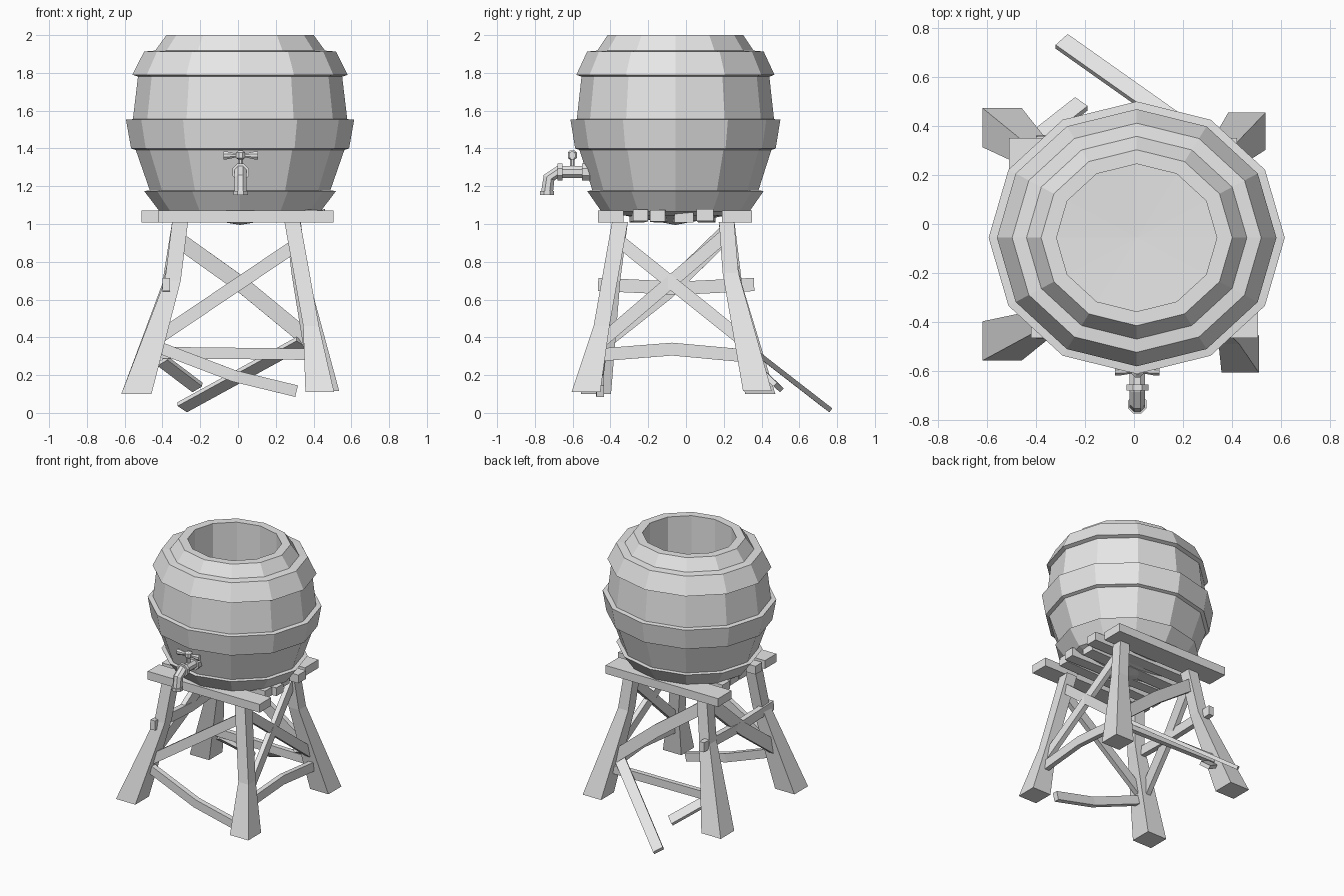
import bpy
import bmesh
from math import cos, sin, pi
from mathutils import Vector

cube = bpy.data.objects.get("Cube")
if cube:
    bpy.data.objects.remove(cube, do_unlink=True)

grey = bpy.data.materials.new("plain_grey")
grey.use_nodes = True
grey.diffuse_color = (0.8, 0.8, 0.8, 1)
grey.node_tree.nodes["Principled BSDF"].inputs["Base Color"].default_value = (0.8, 0.8, 0.8, 1)


def loft(name, rings, closed=False, caps=True):
    """Skin a list of point rings; cap the ends unless the loft loops or ends in points."""
    bm = bmesh.new()
    rows = [[bm.verts.new(p) for p in ring] for ring in rings]
    n = len(rows[0])
    pairs = list(zip(rows, rows[1:])) + ([(rows[-1], rows[0])] if closed else [])
    for a, b in pairs:
        for i in range(n):
            j = (i + 1) % n
            bm.faces.new((a[i], a[j], b[j], b[i]))
    if caps and not closed:
        bm.faces.new(rows[0])
        bm.faces.new(rows[-1])
    bmesh.ops.remove_doubles(bm, verts=bm.verts, dist=0.0001)
    bmesh.ops.recalc_face_normals(bm, faces=bm.faces)
    mesh = bpy.data.meshes.new(name)
    bm.to_mesh(mesh)
    bm.free()
    mesh.materials.append(grey)
    obj = bpy.data.objects.new(name, mesh)
    bpy.context.collection.objects.link(obj)
    return obj


def barrel_ring(r, z):
    """Twelve-sided ring, a little narrower front to back."""
    return [(0.011 + r * cos(i * pi / 6), -0.056 + 0.92 * r * sin(i * pi / 6), z)
            for i in range(12)]


def sweep(name, path, normal, half_w, half_t, sides=4):
    """Board (4 sides) or pipe along a path; half sizes may vary per point."""
    pts = [Vector(p) for p in path]
    rings = []
    for i, p in enumerate(pts):
        t = (pts[min(i + 1, len(pts) - 1)] - pts[max(i - 1, 0)]).normalized()
        n = Vector(normal)
        n = (n - t * n.dot(t)).normalized()
        w = t.cross(n)
        hw = half_w[i] if isinstance(half_w, (list, tuple)) else half_w
        ht = half_t[i] if isinstance(half_t, (list, tuple)) else half_t
        k = 2 ** 0.5 if sides == 4 else 1
        rings.append([p + w * hw * k * cos((j + 0.5) * 2 * pi / sides)
                      + n * ht * k * sin((j + 0.5) * 2 * pi / sides) for j in range(sides)])
    return loft(name, rings)


# Barrel: shallow pointed bottom, straight-walled well in the top
shell = [(0, 0.995), (0.41, 1.065), (0.475, 1.17), (0.555, 1.4), (0.568, 1.55),
         (0.54, 1.785), (0.453, 1.913), (0.39, 2.0),
         (0.327, 2.0), (0.327, 1.45), (0, 1.44)]
loft("barrel", [barrel_ring(r, z) for r, z in shell], caps=False)

# Hoops around the barrel: lower radius, lower z, upper radius, upper z
hoops = {"lower_hoop": (0.425, 1.065, 0.508, 1.175),
         "middle_hoop": (0.577, 1.4, 0.604, 1.552),
         "upper_hoop": (0.57, 1.79, 0.508, 1.913)}
for name, (r0, z0, r1, z1) in hoops.items():
    section = [(r0 - 0.06, z0 - 0.02), (r0, z0), (r1, z1), (r1 - 0.06, z1 + 0.005)]
    loft(name, [barrel_ring(r, z) for r, z in section], closed=True)

# Legs: centre x, y, height and half size at top, kink and foot
legs = {
    "front_right_leg": [(-0.307, -0.35, 1.01, 0.042), (-0.345, -0.39, 0.7, 0.042), (-0.538, -0.477, 0.1, 0.08)],
    "front_left_leg": [(0.288, -0.35, 1.01, 0.042), (0.387, -0.447, 0.46, 0.042), (0.433, -0.53, 0.11, 0.076)],
    "back_left_leg": [(0.293, 0.215, 1.01, 0.04), (0.325, 0.236, 0.74, 0.042), (0.46, 0.378, 0.115, 0.076)],
    "back_right_leg": [(-0.307, 0.215, 1.01, 0.042), (-0.36, 0.255, 0.68, 0.042), (-0.538, 0.393, 0.1, 0.08)],
}
for name, spots in legs.items():
    loft(name, [[(x + a * h, y + b * h, z) for a, b in ((-1, -1), (1, -1), (1, 1), (-1, 1))]
                for x, y, z, h in spots])


def on_leg(leg, z):
    """Centre of a leg at a height."""
    top, kink, foot = [Vector(s[:3]) for s in legs[leg + "_leg"]]
    a, b = (top, kink) if z > kink.z else (kink, foot)
    return a.lerp(b, (a.z - z) / (a.z - b.z))


def brace(name, leg_a, za, leg_b, zb, normal, half_w=0.034, bend=0.0):
    a, b = on_leg(leg_a, za), on_leg(leg_b, zb)
    path = [a, (a + b) / 2 + Vector((0, 0, bend)), b] if bend else [a, b]
    sweep(name, path, normal, half_w, 0.018)


FRONT, SIDE = (0, 1, 0), (1, 0, 0)
brace("front_diagonal_brace", "front_right", 0.38, "front_left", 0.89, FRONT)
brace("back_diagonal_brace", "back_right", 0.92, "back_left", 0.36, FRONT, 0.042, 0.02)
brace("back_low_brace", "back_right", 0.32, "back_left", 0.31, FRONT, 0.03)
brace("left_diagonal_brace_falling", "front_left", 0.92, "back_left", 0.37, SIDE)
brace("left_diagonal_brace_rising", "front_left", 0.36, "back_left", 0.95, SIDE)
brace("left_low_brace", "front_left", 0.305, "back_left", 0.3, SIDE, 0.034, 0.035)
brace("right_diagonal_brace", "front_right", 0.38, "back_right", 0.96, SIDE, 0.045, -0.03)
sweep("right_rail", [(-0.38, -0.465, 0.68), (-0.37, -0.04, 0.66), (-0.38, 0.36, 0.68)],
      SIDE, 0.035, 0.02)

# Broken and fallen boards
sweep("sagging_front_brace", [on_leg("front_right", 0.36), (-0.02, -0.46, 0.195), (0.31, -0.455, 0.115)],
      FRONT, 0.031, 0.02)
sweep("fallen_board", [(-0.295, 0.745, 0.03), (0.335, 0.3, 0.375)], (0, 0.6, 0.8), 0.037, 0.013)
sweep("broken_back_brace", [(-0.4, 0.345, 0.275), (-0.215, 0.49, 0.135)], (0, 0.66, 0.75), 0.035, 0.014)

# Platform: two wide planks over the legs with loose slats between
# (x start, x end, y centre at start, y centre at end, width, lift at end)
planks = {
    "front_plank": (-0.42, 0.505, -0.398, -0.398, 0.135, 0),
    "back_plank": (-0.51, 0.42, 0.27, 0.27, 0.16, 0),
    "slat_1": (-0.42, 0.42, -0.26, -0.24, 0.08, 0.006),
    "slat_2": (-0.38, 0.45, -0.13, -0.15, 0.08, 0.003),
    "slat_3": (-0.38, 0.4, -0.03, -0.01, 0.1, 0),
    "slat_4": (-0.41, 0.46, 0.11, 0.1, 0.09, 0.008),
}
for name, (x0, x1, y0, y1, width, lift) in planks.items():
    sweep(name, [(x0, y0, 1.04), (x1, y1, 1.04 + lift)], (0, 0, 1), width / 2, 0.031)

# Tap: bent pipe, collars, mouth, stem, knob and cross handle
X = 0.014
sweep("tap_pipe", [(X, -0.47, 1.275), (X, -0.68, 1.275), (X, -0.725, 1.245), (X, -0.736, 1.165)],
      SIDE, 0.034, 0.034, 8)
for name, a, b, r in (("tap_wall_collar", (X, -0.5, 1.275), (X, -0.55, 1.275), 0.048),
                      ("tap_front_collar", (X, -0.655, 1.275), (X, -0.68, 1.275), 0.048),
                      ("tap_mouth", (X, -0.736, 1.176), (X, -0.736, 1.153), 0.041),
                      ("tap_stem", (X, -0.602, 1.29), (X, -0.602, 1.36), 0.014)):
    sweep(name, [a, b], SIDE, r, r, 8)
sweep("tap_knob", [(X, -0.602, 1.34), (X, -0.602, 1.35), (X, -0.602, 1.378), (X, -0.602, 1.39)],
      SIDE, [0.012, 0.026, 0.026, 0.012], [0.012, 0.026, 0.026, 0.012], 8)
bow = [0.022, 0.022, 0.01, 0.01, 0.022, 0.022]
sweep("tap_handle", [(X + dx, -0.602, 1.363) for dx in (-0.091, -0.072, -0.02, 0.02, 0.072, 0.091)],
      FRONT, bow, [h * 0.8 for h in bow], 8)
